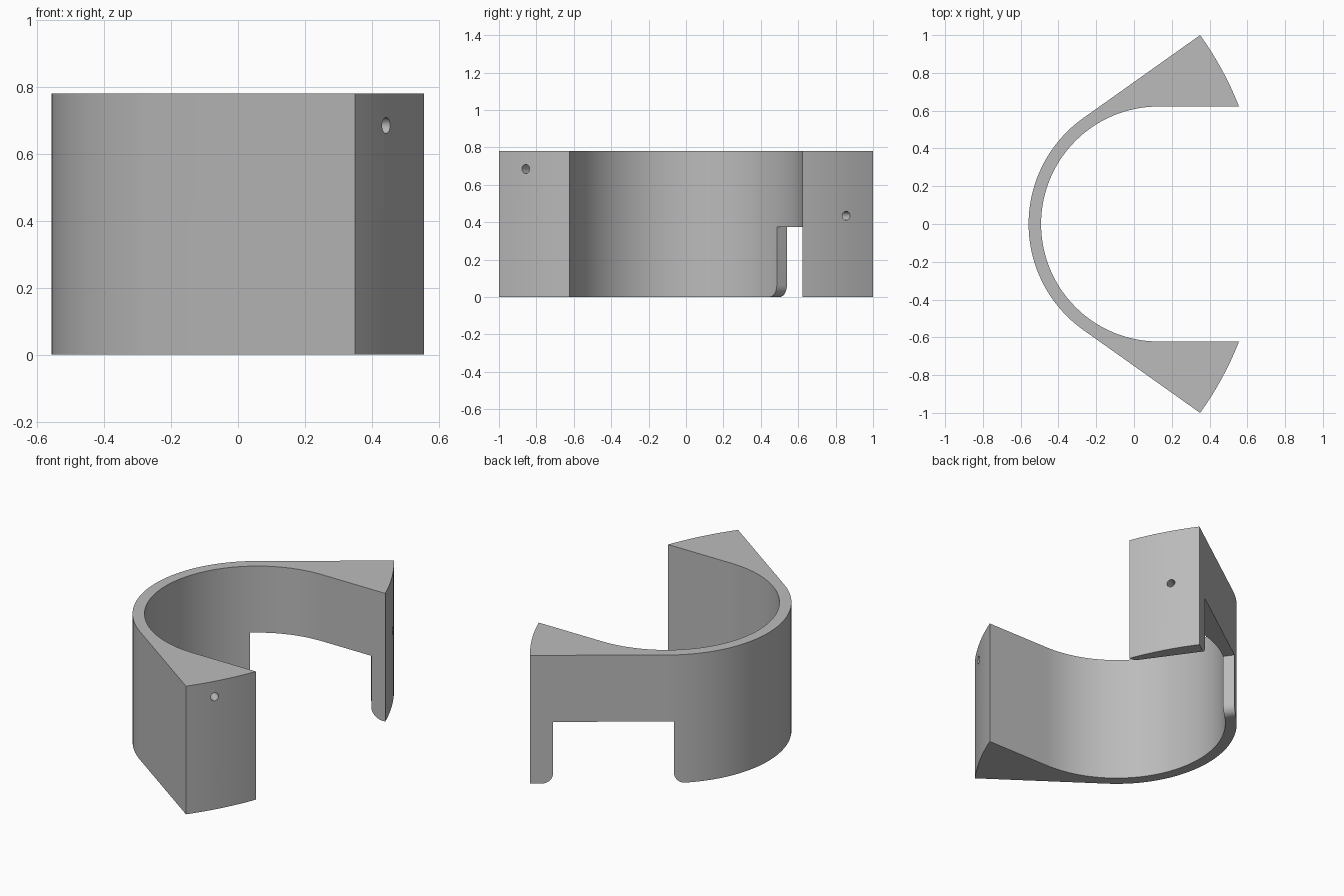
import bpy, bmesh, math
from mathutils import Vector, Matrix

cube = bpy.data.objects.get("Cube")
if cube:
    bpy.data.objects.remove(cube, do_unlink=True)

HEIGHT = 0.78
CENTRE = Vector((0.13, 0))
R_OUT, R_IN = 0.688, 0.622
TIP = Vector((0.35, 1.0))        # outer corner of each arm
HEEL = Vector((0.556, R_IN))     # inner corner of each arm

grey = bpy.data.materials.new("plain grey")
grey.use_nodes = True
colour = (0.5, 0.5, 0.5, 1)
grey.diffuse_color = colour
grey.node_tree.nodes["Principled BSDF"].inputs["Base Color"].default_value = colour


def arc(centre, radius, start, end, steps):
    """Points on an arc, both ends included."""
    angles = [start + (end - start) * i / steps for i in range(steps + 1)]
    return [centre + radius * Vector((math.cos(a), math.sin(a))) for a in angles]


def prism(name, outline, depth, matrix=Matrix()):
    """Extrude a closed 2D outline along its local z."""
    bm = bmesh.new()
    face = bm.faces.new([bm.verts.new((p[0], p[1], 0)) for p in outline])
    new = bmesh.ops.extrude_face_region(bm, geom=[face])["geom"]
    bmesh.ops.translate(bm, vec=(0, 0, depth),
                        verts=[v for v in new if isinstance(v, bmesh.types.BMVert)])
    bm.transform(matrix)
    bmesh.ops.recalc_face_normals(bm, faces=bm.faces)
    mesh = bpy.data.meshes.new(name)
    bm.to_mesh(mesh)
    bm.free()
    mesh.materials.append(grey)
    obj = bpy.data.objects.new(name, mesh)
    bpy.context.collection.objects.link(obj)
    return obj


# Direction of the straight arm, tangent to the outer arc
to_tip = TIP - CENTRE
tangent = math.atan2(to_tip.y, to_tip.x) + math.acos(R_OUT / to_tip.length)
along = Vector((math.sin(tangent), -math.cos(tangent), 0))
outward = Vector((math.cos(tangent), math.sin(tangent), 0))
up = Vector((0, 0, 1))
origin = CENTRE.to_3d()

# Bowed arm end: arc centred on the symmetry axis
bow_x = (TIP.length_squared - HEEL.length_squared) / (2 * (TIP.x - HEEL.x))
bow = Vector((bow_x, 0))
bow_r = (TIP - bow).length
a_tip, a_heel = (math.atan2(p.y, p.x - bow_x) for p in (TIP, HEEL))

# Clamp band: a C-shaped outline with flared arms
outline = arc(CENTRE, R_OUT, tangent, 2 * math.pi - tangent, 64)
outline += arc(bow, bow_r, -a_tip, -a_heel, 8)
outline += arc(CENTRE, R_IN, 1.5 * math.pi, 0.5 * math.pi, 72)
outline += arc(bow, bow_r, a_heel, a_tip, 8)
band = prism("clamp_band", outline, HEIGHT)

# Slot profile: square top, flaring out with rounded leg corners at the bottom
LEFT, RIGHT, TOP, ROUND = -0.036, 0.631, 0.375, 0.062
slot = [Vector((LEFT, TOP)), Vector((RIGHT, TOP))]
slot += arc(Vector((RIGHT + ROUND, ROUND)), ROUND, math.pi, 1.5 * math.pi, 10)
slot += [Vector((RIGHT + ROUND, -0.1)), Vector((LEFT - ROUND, -0.1))]
slot += arc(Vector((LEFT - ROUND, ROUND)), ROUND, -0.5 * math.pi, 0, 10)


def frame(x, y, z, at):
    m = Matrix((x, y, z)).transposed().to_4x4()
    m.translation = at
    return m


cutters = []
for side, sign in (("left", 1), ("right", -1)):
    flip = Matrix.Diagonal((1, sign, 1, 1))
    place = flip @ frame(along, up, outward, origin + outward * 0.1)
    cutters.append(prism(side + "_slot_cutter", slot, 1.0, place))
    # Blind screw holes in the arm end
    for z in (0.435, 0.685):
        at = Vector((0.443, 0.857, z)) - along * 0.15
        ring = arc(Vector((0, 0)), 0.024, 0, 2 * math.pi * 23 / 24, 23)
        place = flip @ frame(outward, up, along, at)
        cutters.append(prism(side + "_hole_cutter", ring, 0.3, place))

bpy.ops.object.select_all(action='DESELECT')
bpy.context.view_layer.objects.active = band
band.select_set(True)
for cutter in cutters:
    cutter.hide_render = True
    mod = band.modifiers.new("cut", 'BOOLEAN')
    mod.operation = 'DIFFERENCE'
    mod.solver = 'EXACT'
    mod.object = cutter
    bpy.ops.object.modifier_apply(modifier=mod.name)
    bpy.data.objects.remove(cutter, do_unlink=True)

bpy.ops.object.shade_smooth_by_angle(angle=math.radians(20))
